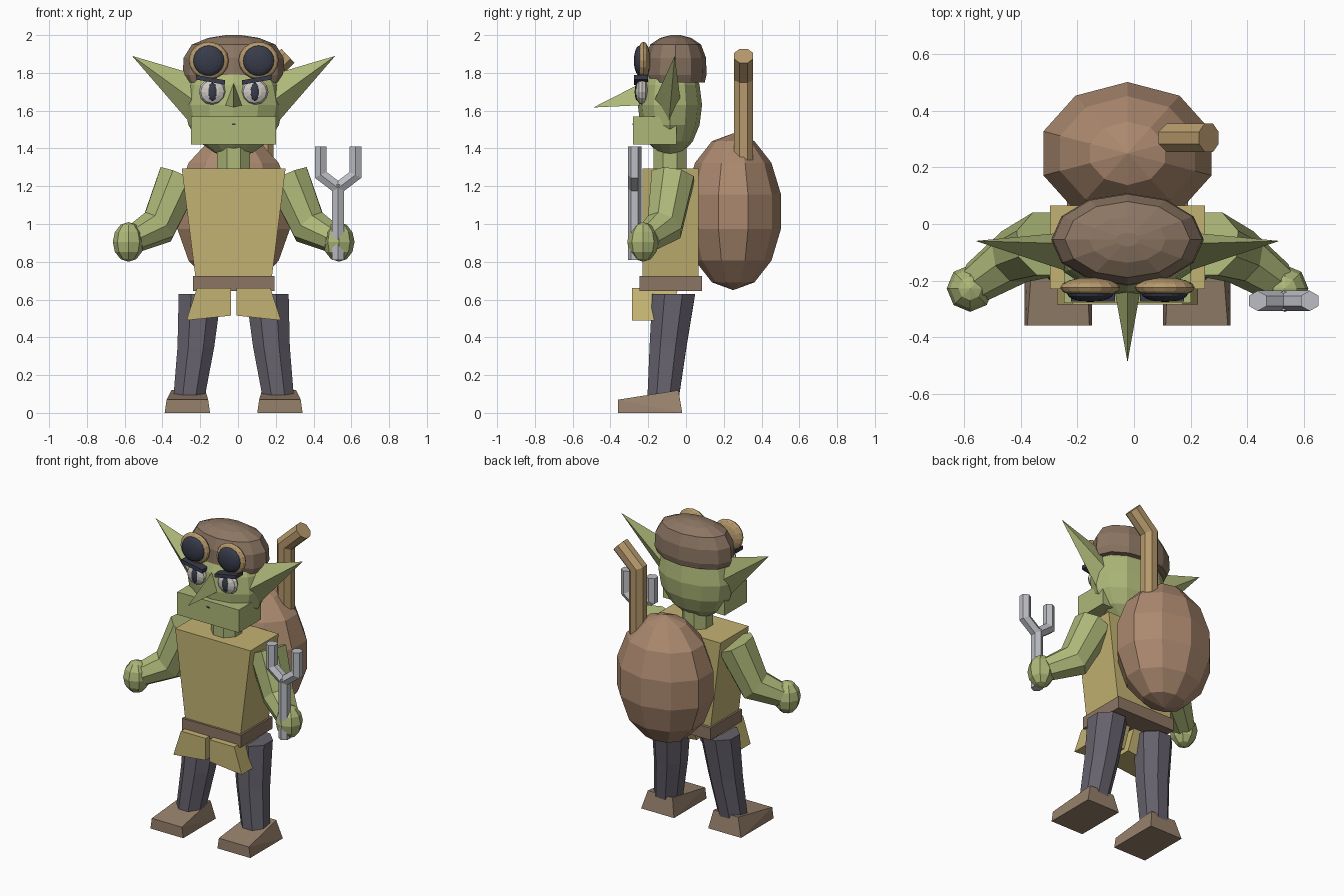
import bpy, bmesh, math
from mathutils import Vector, Matrix

if "Cube" in bpy.data.objects:
    bpy.data.objects.remove(bpy.data.objects["Cube"])

CX = -0.023  # symmetry plane of the figure


def material(name, rgb):
    m = bpy.data.materials.new(name)
    m.diffuse_color = (*rgb, 1)
    m.use_nodes = True
    m.node_tree.nodes["Principled BSDF"].inputs["Base Color"].default_value = m.diffuse_color
    return m


SKIN = material("green_skin", (0.42, 0.48, 0.19))
CLOTH = material("tan_cloth", (0.55, 0.45, 0.17))
CAP = material("brown_leather", (0.26, 0.18, 0.125))
SACK = material("sack_brown", (0.41, 0.25, 0.16))
PANTS = material("grey_trousers", (0.13, 0.12, 0.15))
SHOE = material("shoe_leather", (0.31, 0.22, 0.15))
DARK = material("dark", (0.04, 0.045, 0.07))
WOOD = material("wood", (0.47, 0.32, 0.15))
WHITE = material("eye_white", (0.62, 0.58, 0.54))
STEEL = material("steel", (0.5, 0.51, 0.55))


def finish(name, bm, mat, mirror=False):
    bmesh.ops.recalc_face_normals(bm, faces=bm.faces)
    me = bpy.data.meshes.new(name)
    bm.to_mesh(me)
    bm.free()
    me.materials.append(mat)
    ob = bpy.data.objects.new(name, me)
    ob.location.x = CX
    bpy.context.collection.objects.link(ob)
    if mirror:
        ob.modifiers.new("mirror", 'MIRROR').use_mirror_merge = False
    return ob


def loft(name, rings, mat, mirror=False):
    """Skin a list of equal-length vertex rings and close both ends."""
    bm = bmesh.new()
    vs = [[bm.verts.new(p) for p in r] for r in rings]
    n = len(vs[0])
    for a, b in zip(vs, vs[1:]):
        for i in range(n):
            j = (i + 1) % n
            bm.faces.new((a[i], a[j], b[j], b[i]))
    bm.faces.new(vs[0])
    bm.faces.new(vs[-1])
    return finish(name, bm, mat, mirror)


def hull(name, pts, mat, mirror=False):
    bm = bmesh.new()
    for p in pts:
        bm.verts.new(p)
    bmesh.ops.convex_hull(bm, input=bm.verts)
    bmesh.ops.dissolve_limit(bm, angle_limit=0.02, verts=bm.verts, edges=bm.edges)
    return finish(name, bm, mat, mirror)


def box(name, x, y, z, mat, top_x=None, mirror=False):
    pts = [(a, b, z[0]) for a in x for b in y] + [(a, b, z[1]) for a in top_x or x for b in y]
    return hull(name, pts, mat, mirror)


def ball(name, c, r, mat, u=12, v=8, mirror=False, pole_y=False):
    bm = bmesh.new()
    m = Matrix.Translation(c) @ Matrix.Diagonal((*r, 1))
    if pole_y:
        m = m @ Matrix.Rotation(math.pi / 2, 4, 'X')
    bmesh.ops.create_uvsphere(bm, u_segments=u, v_segments=v, radius=1, matrix=m)
    return finish(name, bm, mat, mirror)


def tube(name, pts, radii, mat, sides=8, mirror=False, flat=False):
    """Mitred pipe along a path; flat cuts every ring horizontally."""
    pts = [Vector(p) for p in pts]
    dirs = [(b - a).normalized() for a, b in zip(pts, pts[1:])]
    d = dirs[0]
    e1 = d.cross(Vector((0, 1, 0))).normalized()
    e2 = d.cross(e1)
    ang = [math.tau * (i + 0.5) / sides for i in range(sides)]
    offs = [radii[0] * (e1 * math.cos(a) + e2 * math.sin(a)) for a in ang]
    rings = []
    for k, p in enumerate(pts):
        d = dirs[max(k - 1, 0)]
        n = d + dirs[min(k, len(dirs) - 1)]
        if flat:
            n = Vector((0, 0, 1))
        s = radii[k] / radii[max(k - 1, 0)]
        offs = [(o - d * (o.dot(n) / d.dot(n))) * s for o in offs]
        rings.append([p + o for o in offs])
    return loft(name, rings, mat, mirror)


def oval(c, rx, ry, z, n=12):
    return [(rx * math.cos(math.tau * i / n), c + ry * math.sin(math.tau * i / n), z)
            for i in range(n)]


# Shoes and legs
hull("shoes", [(x, y, 0) for x in (0.125, 0.365) for y in (-0.36, -0.02)]
     + [(0.135, -0.36, 0.07), (0.355, -0.36, 0.07), (0.15, -0.04, 0.12), (0.33, -0.04, 0.12)],
     SHOE, True)
tube("legs", [(0.178, -0.065, 0.63), (0.2, -0.095, 0.35), (0.235, -0.12, 0.09)],
     [0.122, 0.105, 0.09], PANTS, mirror=True, flat=True)

# Tunic, belt and skirt flaps
box("tunic", (-0.2, 0.2), (-0.23, 0.065), (0.7, 1.295), CLOTH, (-0.275, 0.275))
box("belt", (-0.215, 0.215), (-0.245, 0.085), (0.645, 0.725), CAP)
hull("skirt_flaps", [(0.015, -0.285, 0.515), (0.25, -0.285, 0.49), (0.015, -0.285, 0.66),
                     (0.195, -0.285, 0.66), (0.015, -0.1, 0.515), (0.25, -0.1, 0.49),
                     (0.015, -0.04, 0.66), (0.195, -0.04, 0.66)], CLOTH, True)

# Arms and hands
tube("arms", [(0.285, -0.07, 1.25), (0.4, -0.115, 0.985), (0.53, -0.205, 0.92)],
     [0.122, 0.1, 0.075], SKIN, mirror=True)
ball("hands", (0.557, -0.228, 0.905), (0.083, 0.083, 0.105), SKIN, 8, 6, True)

# Neck, head and jaw
tube("neck", [(0, -0.085, 1.27), (0, -0.085, 1.5)], [0.095, 0.095], SKIN)
ball("head", (0, -0.085, 1.63), (0.26, 0.17, 0.275), SKIN)
box("jaw", (-0.225, 0.225), (-0.28, -0.05), (1.42, 1.57), SKIN)
box("mouth", (-0.01, 0.01), (-0.283, -0.27), (1.525, 1.533), DARK)
hull("nose", [(-0.05, -0.21, 1.63), (0.05, -0.21, 1.63), (0, -0.21, 1.76),
              (0, -0.49, 1.617)], SKIN)
hull("ears", [(0.2, -0.07, 1.79), (0.22, -0.165, 1.66), (0.235, -0.09, 1.54),
              (0.22, -0.03, 1.66), (0.538, -0.06, 1.89)], SKIN, True)

# Eyes and brows
ball("eyes", (0.112, -0.232, 1.7), (0.072, 0.035, 0.07), WHITE, 12, 6, True, True)
ball("pupils", (0.112, -0.256, 1.7), (0.026, 0.016, 0.05), DARK, 10, 6, True, True)
hull("brows", [(x, y, z + h) for x, z in ((0.045, 1.737), (0.2, 1.765))
               for y in (-0.275, -0.2) for h in (0, 0.024)], DARK, True)

# Cap and goggles
loft("cap", [oval(-0.055, 0.27 * s, 0.164 * s, z) for s, z in
             ((0.94, 1.75), (1, 1.79), (0.98, 1.88), (0.82, 1.95), (0.5, 1.985), (0.15, 2.0))], CAP)
ball("goggle_rims", (0.132, -0.225, 1.865), (0.106, 0.036, 0.1), WOOD, 16, 8, True, True)
ball("goggle_lenses", (0.132, -0.246, 1.865), (0.082, 0.03, 0.08), DARK, 20, 10, True, True)

# Sack with a bent stick handle
ball("sack", (0, 0.25, 1.065), (0.321, 0.259, 0.415), SACK, 10, 7)
tube("sack_stick", [(0.16, 0.305, 1.25), (0.16, 0.305, 1.77), (0.288, 0.305, 1.89)],
     [0.055] * 3, WOOD)

# Forked tool held in one hand
FX, FY = 0.553, -0.272
tube("fork_handle", [(FX, FY, 0.81), (FX, FY, 1.21)], [0.036] * 2, STEEL, 6)
for side, label in ((-1, "inner"), (1, "outer")):
    tube("fork_prong_" + label,
         [(FX, FY, 1.19), (FX + side * 0.092, FY, 1.26), (FX + side * 0.092, FY, 1.41)],
         [0.036] * 3, STEEL, 6)
